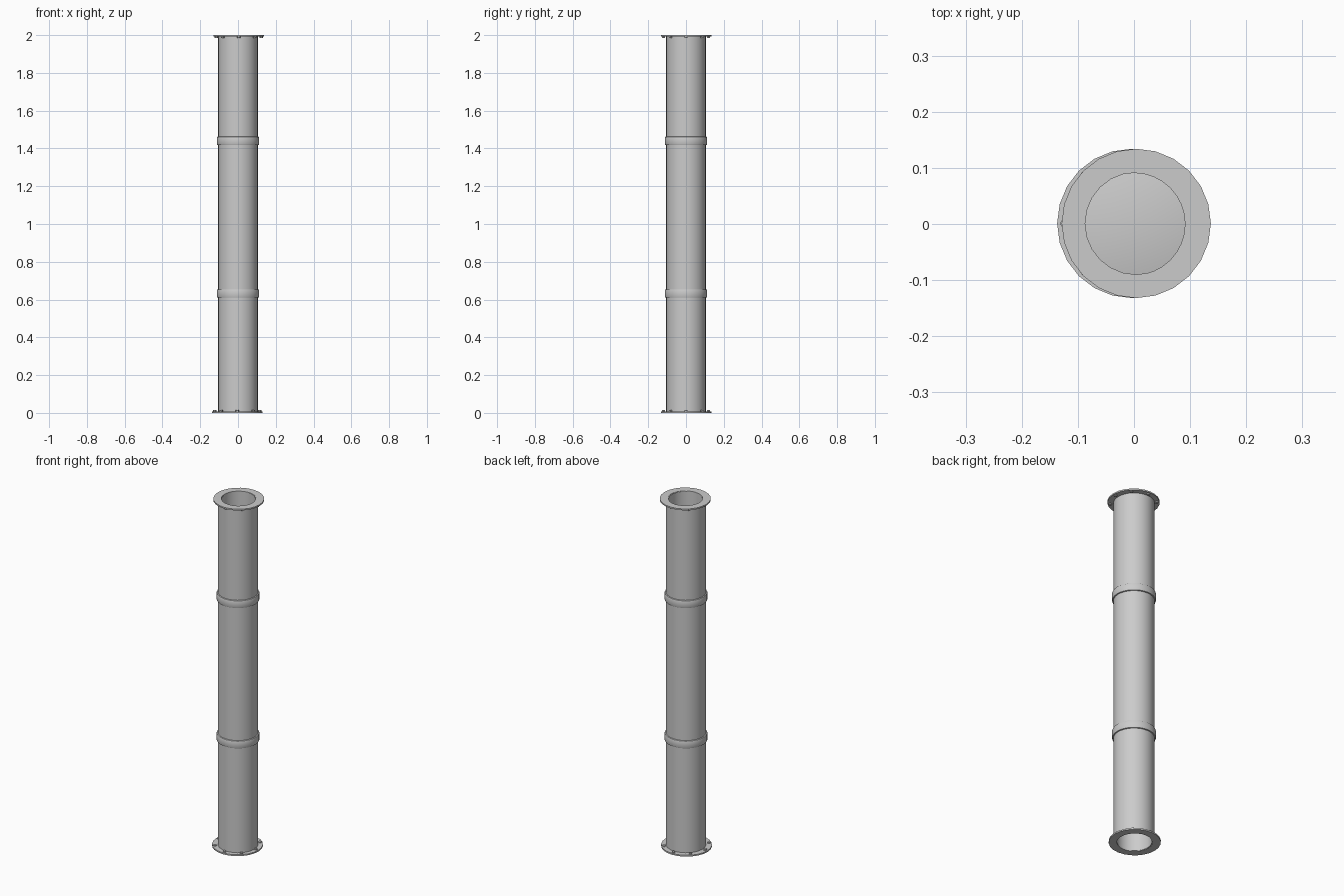
import bpy, math

if "Cube" in bpy.data.objects:
    bpy.data.objects.remove(bpy.data.objects["Cube"])

R_OUT, R_IN = 0.105, 0.091


def lathe(name, profile, sides, closed=True, loc=(0, 0, 0)):
    """Revolve an (r, z) profile, listed counter-clockwise, around z."""
    n = len(profile)
    verts = [(r * math.cos(2 * math.pi * i / sides), r * math.sin(2 * math.pi * i / sides), z)
             for i in range(sides) for r, z in profile]
    faces = []
    for i in range(sides):
        a, b = i * n, (i + 1) % sides * n
        for j in range(n if closed else n - 1):
            k = (j + 1) % n
            faces.append((a + j, b + j, b + k, a + k))
    if not closed:  # solid part: cap both ends
        faces.append([i * n for i in range(sides)][::-1])
        faces.append([i * n + n - 1 for i in range(sides)])
    me = bpy.data.meshes.new(name)
    me.from_pydata(verts, [], faces)
    ob = bpy.data.objects.new(name, me)
    ob.location = loc
    bpy.context.collection.objects.link(ob)
    bpy.ops.object.select_all(action='DESELECT')
    ob.select_set(True)
    bpy.context.view_layer.objects.active = ob
    bpy.ops.object.shade_smooth_by_angle(angle=math.radians(35))
    return ob


# Hollow main tube
lathe("pipe", [(R_IN, 0.002), (R_OUT, 0.002), (R_OUT, 1.998), (R_IN, 1.998)], 32)

# Joint collars, solid through the tube, with softened rims
for name, z in (("lower_collar", 0.632), ("upper_collar", 1.44)):
    h, r, b = 0.022, 0.112, 0.005
    lathe(name, [(r - b, -h), (r - b * 0.3, -h + b * 0.3), (r, -h + b),
                 (r, h - b), (r - b * 0.3, h - b * 0.3), (r - b, h)],
          32, closed=False, loc=(0, 0, z))

# End flanges, slightly off centre, with bolts on their inner faces
T = 0.008
for end, x, z0, side in (("bottom", -0.004, 0.0, 1), ("top", 0.004, 2.0 - T, -1)):
    lathe(end + "_flange", [(R_IN, 0), (0.133, 0), (0.133, T), (R_IN, T)], 24,
          loc=(x, 0.001, z0))
    zb = T if side > 0 else 2.0 - T
    for i in range(8):
        a = math.pi / 4 * i
        lathe(f"{end}_bolt_{i + 1}", [(0.009, -0.003), (0.009, 0.003)], 6, closed=False,
              loc=(x + 0.119 * math.cos(a), 0.001 + 0.119 * math.sin(a), zb + side * 0.003))
